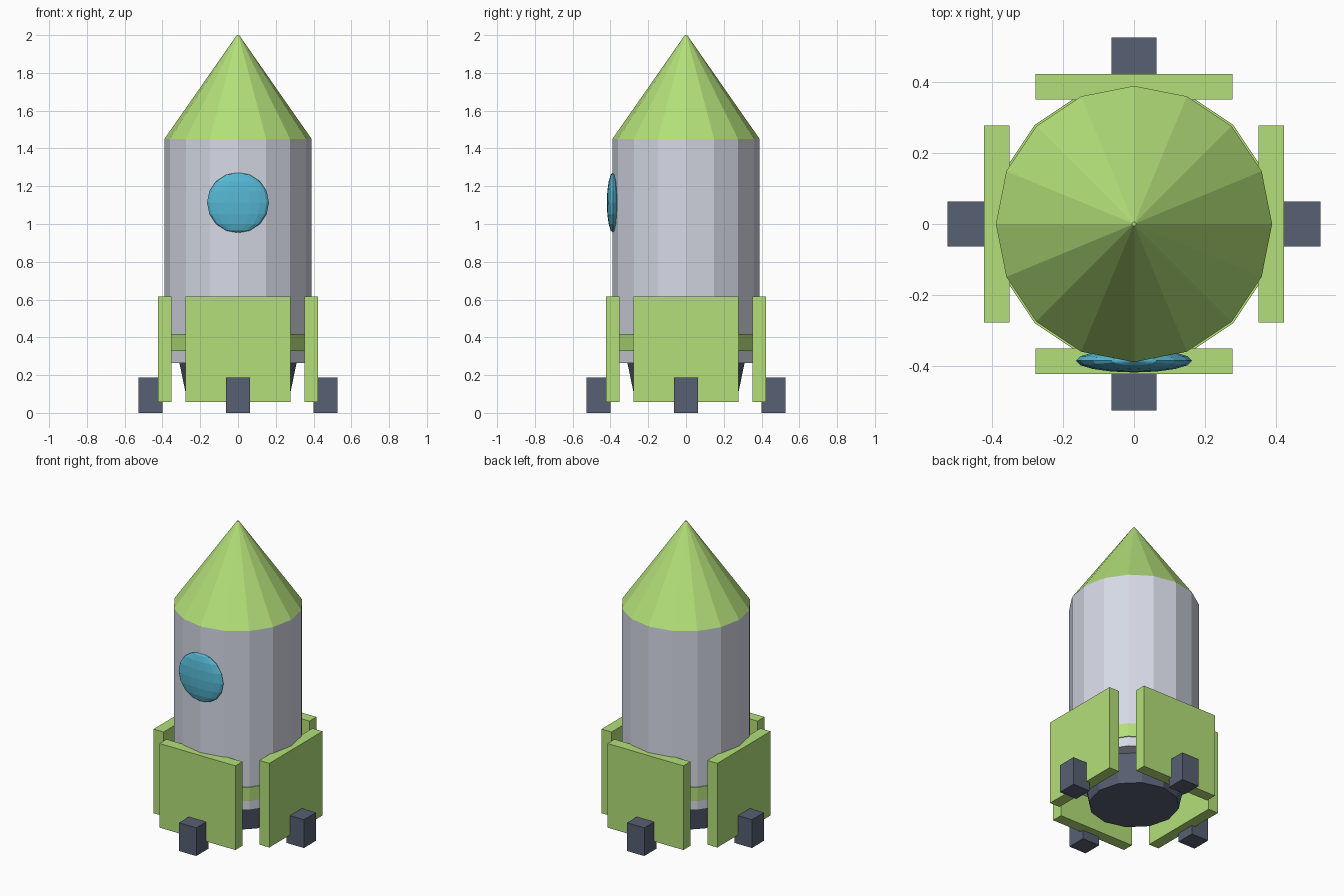
import bpy
import math

if "Cube" in bpy.data.objects:
    bpy.data.objects.remove(bpy.data.objects["Cube"])


def material(name, rgb):
    m = bpy.data.materials.new(name)
    m.diffuse_color = (*rgb, 1.0)
    m.use_nodes = True
    m.node_tree.nodes["Principled BSDF"].inputs["Base Color"].default_value = m.diffuse_color
    return m


GREEN = material("lime green", (0.45, 0.74, 0.19))
GREY = material("light grey", (0.67, 0.70, 0.79))
DARK = material("dark slate", (0.095, 0.115, 0.168))
BLUE = material("window blue", (0.09, 0.47, 0.65))


def finish(name, mat):
    ob = bpy.context.object
    ob.name = name
    ob.data.materials.clear()
    ob.data.materials.append(mat)
    return ob


def tapered(name, sides, r_low, r_high, z_low, z_high, mat):
    bpy.ops.mesh.primitive_cone_add(vertices=sides, radius1=r_low, radius2=r_high,
                                    depth=z_high - z_low,
                                    location=(0, 0, (z_low + z_high) / 2))
    return finish(name, mat)


def radial_box(name, angle, radius, width, thick, z_low, z_high, mat):
    # box placed at a distance from the axis, facing outward
    bpy.ops.mesh.primitive_cube_add(
        size=1, rotation=(0, 0, angle),
        location=(radius * math.cos(angle), radius * math.sin(angle), (z_low + z_high) / 2))
    bpy.context.object.scale = (thick, width, z_high - z_low)
    return finish(name, mat)


# Hull, nose, trim band and nozzle
tapered("hull", 16, 0.39, 0.39, 0.265, 1.45, GREY)
tapered("nose_cone", 16, 0.39, 0.006, 1.45, 2.0, GREEN)
tapered("trim_band", 16, 0.396, 0.396, 0.328, 0.418, GREEN)
tapered("nozzle", 12, 0.272, 0.31, 0.08, 0.265, DARK)

# Four fin panels, each with a foot
for i, side in enumerate(("right", "back", "left", "front")):
    a = i * math.pi / 2
    radial_box(side + "_fin", a, 0.3875, 0.555, 0.073, 0.058, 0.615, GREEN)
    radial_box(side + "_foot", a, 0.4635, 0.126, 0.126, 0.0, 0.187, DARK)

# Bulging porthole on the front
bpy.ops.mesh.primitive_uv_sphere_add(segments=16, ring_count=8, radius=1,
                                     location=(0, -0.386, 1.113))
bpy.context.object.scale = (0.164, 0.033, 0.16)
finish("porthole", BLUE)
